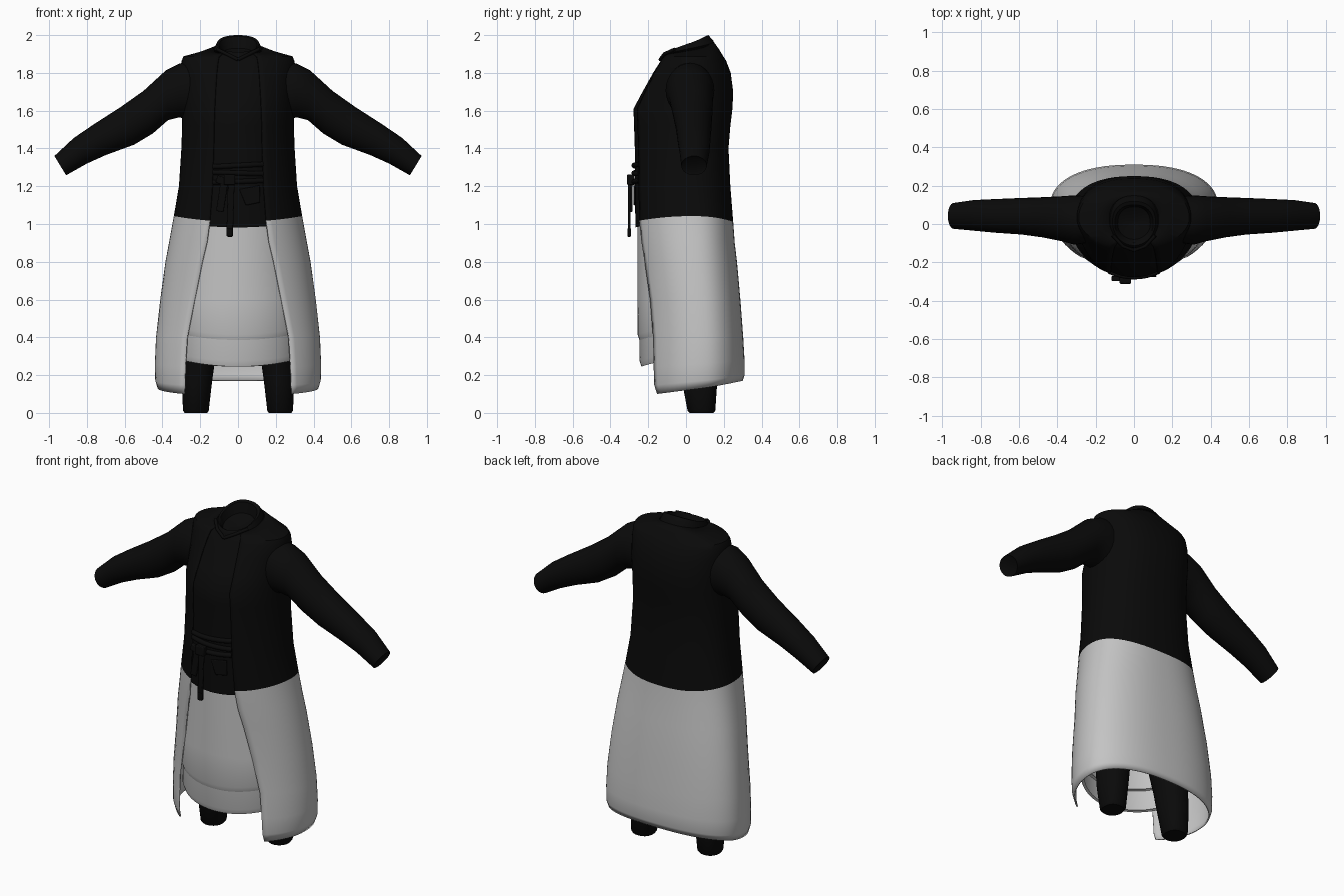
import bpy
import bmesh
from math import sin, cos, asin, pi, radians

cube = bpy.data.objects.get("Cube")
if cube:
    bpy.data.objects.remove(cube, do_unlink=True)


def material(name, value):
    mat = bpy.data.materials.new(name)
    mat.use_nodes = True
    colour = (value, value, value, 1)
    mat.diffuse_color = colour
    mat.node_tree.nodes["Principled BSDF"].inputs["Base Color"].default_value = colour
    return mat


BLACK = material("black cloth", 0.003)
GREY = material("light grey cloth", 0.55)


def section(z, rx, front, back, mid=0.02, tilt=0.0, dip=0.0, gap=0.0, x0=0.0, count=56):
    """Egg-shaped garment section; gap is the half width of a front opening."""
    start = asin(min(gap / rx, 1))
    steps = count if gap else count - 1
    span = 2 * pi - 2 * start
    points = []
    for i in range(count):
        t = start + span * i / (steps - 1 if gap else count)
        s = -cos(t)
        if s > 0:
            # fuller curve across the back
            x = abs(sin(t)) ** 0.85 * (1 if sin(t) > 0 else -1)
            y = mid + (back - mid) * s ** 0.85
        else:
            x = sin(t)
            y = mid + (mid - front) * s
        points.append((x0 + rx * x, y, z + tilt * s - dip * s * s))
    return points


def finish(obj, angle=40):
    bpy.ops.object.select_all(action="DESELECT")
    obj.select_set(True)
    bpy.context.view_layer.objects.active = obj
    bpy.ops.object.shade_smooth_by_angle(angle=radians(angle))


def loft(name, rings, mats, closed=True, caps=(False, False), split=0, thickness=0.0, fix=False):
    """Skin a stack of rings; bands from index split upward take the first material."""
    bm = bmesh.new()
    rows = [[bm.verts.new(p) for p in ring] for ring in rings]
    count = len(rows[0])
    for k, (low, high) in enumerate(zip(rows, rows[1:])):
        for j in range(count if closed else count - 1):
            n = (j + 1) % count
            face = bm.faces.new((low[j], low[n], high[n], high[j]))
            face.material_index = 1 if k < split else 0
    if caps[0]:
        bm.faces.new(rows[0][::-1])
    if caps[1]:
        bm.faces.new(rows[-1])
    if fix:
        bmesh.ops.recalc_face_normals(bm, faces=bm.faces)
    mesh = bpy.data.meshes.new(name)
    bm.to_mesh(mesh)
    bm.free()
    for mat in mats:
        mesh.materials.append(mat)
    obj = bpy.data.objects.new(name, mesh)
    bpy.context.collection.objects.link(obj)
    finish(obj)
    if thickness:
        solid = obj.modifiers.new("cloth thickness", "SOLIDIFY")
        solid.thickness = thickness
        solid.offset = -1
    return obj


def cord(name, points, radius):
    curve = bpy.data.curves.new(name, "CURVE")
    curve.dimensions = "3D"
    curve.bevel_depth = radius
    curve.bevel_resolution = 3
    curve.use_fill_caps = True
    spline = curve.splines.new("POLY")
    spline.points.add(len(points) - 1)
    for point, co in zip(spline.points, points):
        point.co = (*co, 1)
    curve.materials.append(BLACK)
    obj = bpy.data.objects.new(name, curve)
    bpy.context.collection.objects.link(obj)
    return obj


def block(name, centre, size, turn=0.0, taper=1.0):
    """Small folded piece of cloth with softened edges."""
    bm = bmesh.new()
    bmesh.ops.create_cube(bm, size=1)
    for v in bm.verts:
        if v.co.z < 0:
            v.co.x *= taper
        v.co = [a * b for a, b in zip(v.co, size)]
    mesh = bpy.data.meshes.new(name)
    bm.to_mesh(mesh)
    bm.free()
    mesh.materials.append(BLACK)
    obj = bpy.data.objects.new(name, mesh)
    obj.location = centre
    obj.rotation_euler.y = turn
    bpy.context.collection.objects.link(obj)
    bevel = obj.modifiers.new("soft edges", "BEVEL")
    bevel.width = 0.005
    bevel.segments = 2
    finish(obj)


# Long open coat: z, half width, front, back, middle, tilt, dip, front gap
skirt = [
    (0.13, 0.425, -0.235, 0.3, 0.08, 0.04, 0, 0.285),
    (0.17, 0.438, -0.245, 0.31, 0.08, 0.03, 0, 0.283),
    (0.26, 0.44, -0.246, 0.31, 0.08, 0.02, 0, 0.28),
    (0.4, 0.434, -0.245, 0.303, 0.08, 0, 0, 0.27),
    (0.6, 0.412, -0.244, 0.288, 0.07, 0, 0, 0.23),
    (0.8, 0.384, -0.26, 0.27, 0.05, 0, 0, 0.19),
    (0.92, 0.362, -0.27, 0.258, 0.04, 0, 0.02, 0.165),
]
bodice = [
    (1.042, 0.34, -0.28, 0.25, 0.03, 0, 0.03, 0.15),
    (1.2, 0.313, -0.282, 0.235, 0.02, 0, 0, 0.137),
    (1.4, 0.3, -0.283, 0.225, 0.02, 0, 0, 0.13),
    (1.52, 0.296, -0.287, 0.235, 0.02, 0, 0, 0.128),
    (1.61, 0.295, -0.29, 0.246, 0.02, 0, 0, 0.125),
    (1.7, 0.296, -0.242, 0.25, 0.03, 0, 0, 0.12),
    (1.8, 0.298, -0.186, 0.237, 0.03, 0, 0, 0.113),
    (1.865, 0.298, -0.145, 0.212, 0.03, 0, 0, 0.105),
    (1.888, 0.288, -0.128, 0.197, 0.03, 0, 0, 0.1),
    (1.91, 0.2, -0.12, 0.175, 0.02, 0.015, 0, 0.09),
    (1.93, 0.13, -0.11, 0.15, 0.02, 0.03, 0, 0.08),
]
loft("long_coat", [section(*r) for r in skirt + bodice], [BLACK, GREY],
     closed=False, split=len(skirt), thickness=0.008)

# Dark robe showing through the coat opening
robe = [section(z - (0.03 if k == 0 else 0), rx - 0.012, f + 0.012, b - 0.012, m, t, d)
        for k, (z, rx, f, b, m, t, d, g) in enumerate(bodice)]
loft("inner_robe", robe, [BLACK])

# Two layered underskirts with rolled hems
for name, hem, inset in (("upper_underskirt", 0.425, 0), ("lower_underskirt", 0.285, 0.01)):
    rings = [section(hem + 0.005, 0.315 - inset, -0.232 + inset, 0.2, 0, 0, 0.04),
             section(hem, 0.332 - inset, -0.246 + inset, 0.21, 0, 0, 0.04),
             section(hem + 0.03, 0.342 - inset, -0.256 + inset, 0.22, 0, 0, 0.04),
             section(0.6, 0.33 - inset, -0.257 + inset, 0.22, 0),
             section(0.8, 0.312 - inset, -0.257 + inset, 0.22, 0),
             section(1.04, 0.3 - inset, -0.257 + inset, 0.21, 0)]
    loft(name, rings, [GREY])

# Standing collar with a closed neck hollow
collar = [(1.9, 0.135, -0.125, 0.16, 0.02, 0.015), (1.935, 0.122, -0.122, 0.145, 0.01, 0.035),
          (1.955, 0.112, -0.112, 0.118, 0.01, 0.045), (1.948, 0.1, -0.1, 0.1, 0, 0.045),
          (1.9, 0.085, -0.08, 0.09, 0, 0.03), (1.88, 0.02, -0.02, 0.02, 0, 0)]
loft("collar", [section(*r) for r in collar], [BLACK], caps=(False, True))

# Crossed lapel edges below the collar
for side in (1, -1):
    cord("lapel_edge", [(side * 0.11, -0.06, 1.925), (side * 0.06, -0.115, 1.9),
                        (0, -0.137, 1.87)], 0.009)

# Sleeves: upper outline, lower outline, front and back depth
sleeve = [
    ((0.24, 1.86), (0.26, 1.55), -0.1, 0.145),
    ((0.31, 1.85), (0.31, 1.565), -0.108, 0.15),
    ((0.38, 1.815), (0.37, 1.55), -0.09, 0.145),
    ((0.5, 1.705), (0.45, 1.48), -0.07, 0.14),
    ((0.62, 1.62), (0.55, 1.42), -0.055, 0.136),
    ((0.76, 1.53), (0.7, 1.365), -0.045, 0.13),
    ((0.87, 1.455), (0.8, 1.32), -0.035, 0.125),
    ((0.972, 1.36), (0.91, 1.258), -0.025, 0.11),
    ((0.96, 1.352), (0.91, 1.27), -0.015, 0.1),
]
# Trouser legs: z, half width, front, back, middle, centre
leg = [(0, 0.06, 0.02, 0.145, 0.08, 0.223), (0.012, 0.068, 0.008, 0.155, 0.08, 0.223),
       (0.16, 0.08, -0.02, 0.165, 0.07, 0.218), (0.3, 0.088, -0.04, 0.165, 0.06, 0.207),
       (0.6, 0.1, -0.08, 0.15, 0.04, 0.16), (0.95, 0.11, -0.1, 0.15, 0.03, 0.12)]

for side, word in ((1, "left"), (-1, "right")):
    rings = []
    for (xt, zt), (xb, zb), front, back in sleeve:
        ring = []
        for i in range(28):
            u, v = cos(2 * pi * i / 28) / 2, sin(2 * pi * i / 28) / 2
            ring.append((side * ((xt + xb) / 2 + u * (xt - xb)),
                         (front + back) / 2 + v * (back - front),
                         (zt + zb) / 2 + u * (zt - zb)))
        rings.append(ring)
    loft(word + "_sleeve", rings, [BLACK], caps=(True, True), fix=True)
    rings = [section(z, rx, f, b, m, x0=side * x, count=28) for z, rx, f, b, m, x in leg]
    loft(word + "_trouser_leg", rings, [BLACK], caps=(True, True), fix=True)

# Wrapped sash across the front opening
for z, slope in ((1.31, 0.05), (1.27, -0.03), (1.225, 0.04)):
    path = []
    for i in range(13):
        x = -0.13 + 0.26 * i / 12
        path.append((x, 0.02 - 0.295 * (1 - (x / 0.3) ** 2) ** 0.5, z + slope * x))
    cord("sash_band", path, 0.014)

# Knot and hanging ends
block("sash_knot", (-0.045, -0.292, 1.235), (0.06, 0.04, 0.055))
block("sash_loop", (-0.085, -0.285, 1.23), (0.06, 0.025, 0.04), 0.3)
block("long_sash_end", (-0.04, -0.3, 1.08), (0.035, 0.014, 0.29), 0.03)
block("short_sash_end", (-0.085, -0.29, 1.14), (0.04, 0.014, 0.15), 0.15)
block("sash_end_tip", (-0.043, -0.301, 0.955), (0.03, 0.02, 0.045))
block("sash_side_fold", (0.07, -0.272, 1.15), (0.11, 0.012, 0.09), -0.2, 0.7)
